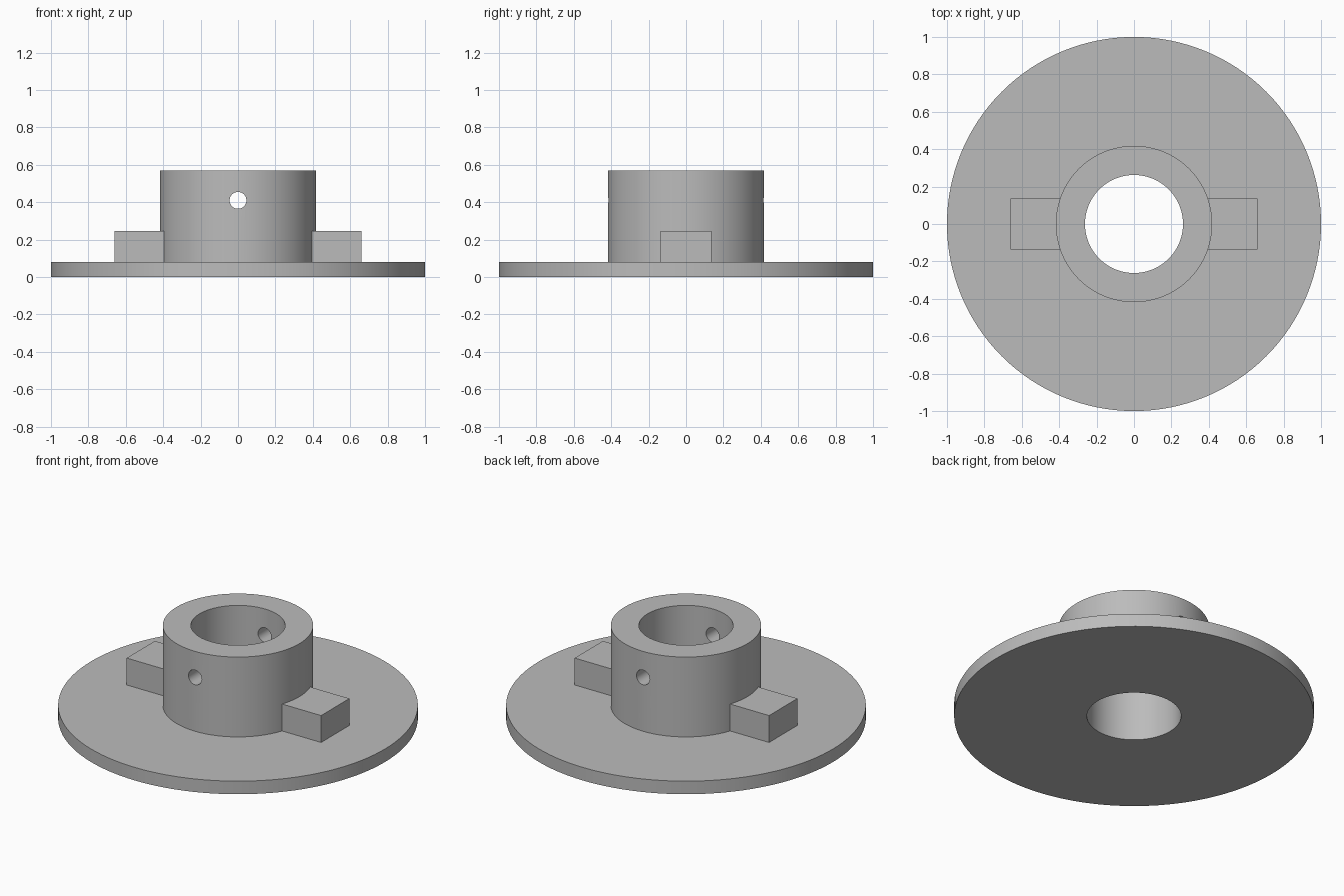
import bpy
import bmesh
import math
from mathutils import Matrix, Vector

default_cube = bpy.data.objects.get("Cube")
if default_cube:
    bpy.data.objects.remove(default_cube, do_unlink=True)

SEGMENTS = 128
FLANGE_R, HUB_R, BORE_R = 1.0, 0.418, 0.262
FLANGE_TOP, HUB_TOP = 0.08, 0.57
PIN_R, PIN_Z = 0.045, 0.41
KEY_IN, KEY_OUT, KEY_HALF, KEY_TOP = 0.385, 0.66, 0.137, 0.245

grey = bpy.data.materials.new("plain grey")
grey.use_nodes = True
colour = (0.5, 0.5, 0.5, 1)
grey.diffuse_color = colour
grey.node_tree.nodes["Principled BSDF"].inputs["Base Color"].default_value = colour


def add_object(name, bm):
    bmesh.ops.recalc_face_normals(bm, faces=bm.faces)
    mesh = bpy.data.meshes.new(name)
    bm.to_mesh(mesh)
    bm.free()
    mesh.materials.append(grey)
    obj = bpy.data.objects.new(name, mesh)
    bpy.context.collection.objects.link(obj)
    return obj


def select_only(obj):
    bpy.ops.object.select_all(action='DESELECT')
    obj.select_set(True)
    bpy.context.view_layer.objects.active = obj


def box(name, low, high):
    low, high = Vector(low), Vector(high)
    bm = bmesh.new()
    size = Matrix.Diagonal((high - low).to_4d())
    bmesh.ops.create_cube(bm, size=1, matrix=Matrix.Translation((low + high) / 2) @ size)
    return add_object(name, bm)


# Flange and hub: one closed section turned about the bore axis
section = [(BORE_R, 0), (FLANGE_R, 0), (FLANGE_R, FLANGE_TOP),
           (HUB_R, FLANGE_TOP), (HUB_R, HUB_TOP), (BORE_R, HUB_TOP)]
bm = bmesh.new()
verts = [bm.verts.new((r, 0, z)) for r, z in section]
edges = [bm.edges.new((v, verts[i - 1])) for i, v in enumerate(verts)]
bmesh.ops.spin(bm, geom=verts + edges, cent=(0, 0, 0), axis=(0, 0, 1),
               angle=math.tau, steps=SEGMENTS, use_merge=True)
bmesh.ops.remove_doubles(bm, verts=bm.verts, dist=0.0001)
hub = add_object("flanged_hub", bm)

# Cross hole through the front and back walls of the hub
bm = bmesh.new()
bmesh.ops.create_cone(bm, cap_ends=True, segments=40, radius1=PIN_R, radius2=PIN_R, depth=2,
                      matrix=Matrix.Translation((0, 0, PIN_Z)) @ Matrix.Rotation(math.pi / 2, 4, 'X'))
cutter = add_object("pin_hole_cutter", bm)
cutter.hide_render = True
cut = hub.modifiers.new("pin_hole", 'BOOLEAN')
cut.operation = 'DIFFERENCE'
cut.solver = 'EXACT'
cut.object = cutter
select_only(hub)
bpy.ops.object.modifier_apply(modifier=cut.name)
bpy.data.objects.remove(cutter, do_unlink=True)
bpy.ops.object.shade_smooth_by_angle(angle=math.radians(30))

# Drive keys on either side, seated slightly into the hub and flange
seat = FLANGE_TOP - 0.01
box("left_key", (KEY_IN, -KEY_HALF, seat), (KEY_OUT, KEY_HALF, KEY_TOP))
box("right_key", (-KEY_OUT, -KEY_HALF, seat), (-KEY_IN, KEY_HALF, KEY_TOP))
